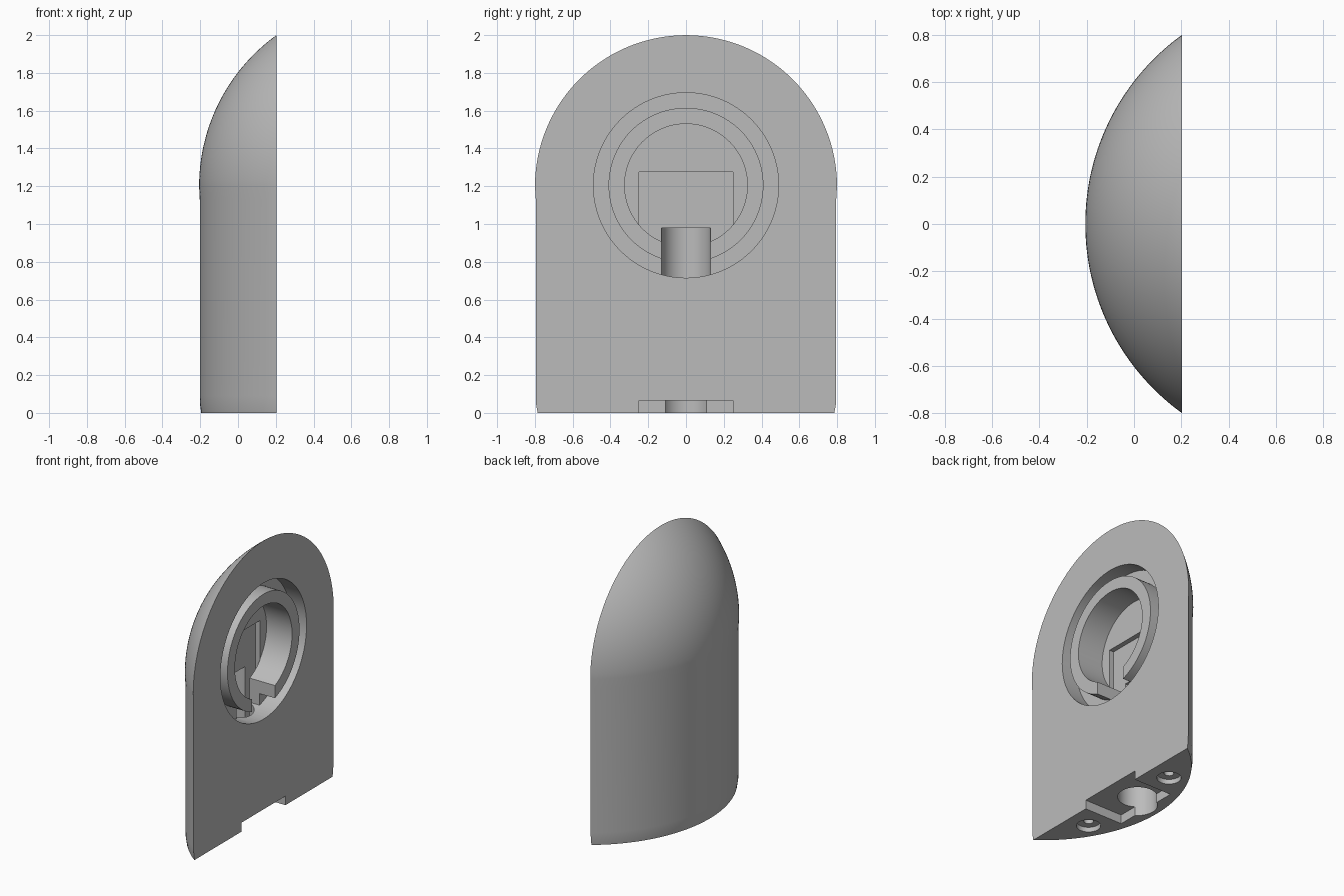
import bpy, bmesh, math
from mathutils import Vector, Matrix

default = bpy.data.objects.get("Cube")
if default:
    bpy.data.objects.remove(default, do_unlink=True)

FACE_X = 0.203      # flat side
AXIS_X = 0.78       # axis of the curved shell
RADIUS = 0.986
DOME_Z = 1.2

grey = bpy.data.materials.new("plain_grey")
grey.use_nodes = True
grey.diffuse_color = (0.5, 0.5, 0.5, 1)
grey.node_tree.nodes["Principled BSDF"].inputs["Base Color"].default_value = (0.5, 0.5, 0.5, 1)


def add_object(name, bm):
    bmesh.ops.recalc_face_normals(bm, faces=bm.faces)
    mesh = bpy.data.meshes.new(name)
    bm.to_mesh(mesh)
    bm.free()
    mesh.materials.append(grey)
    obj = bpy.data.objects.new(name, mesh)
    bpy.context.collection.objects.link(obj)
    return obj


def box(name, low, high):
    low, high = Vector(low), Vector(high)
    bm = bmesh.new()
    bmesh.ops.create_cube(bm, size=1)
    bmesh.ops.scale(bm, vec=high - low, verts=bm.verts)
    bmesh.ops.translate(bm, vec=(low + high) / 2, verts=bm.verts)
    return add_object(name, bm)


def rod(name, start, end, radius, sides=96):
    start, end = Vector(start), Vector(end)
    turn = (end - start).to_track_quat('Z', 'Y').to_matrix().to_4x4()
    bm = bmesh.new()
    bmesh.ops.create_cone(bm, cap_ends=True, segments=sides, radius1=radius,
                          radius2=radius, depth=(end - start).length,
                          matrix=Matrix.Translation((start + end) / 2) @ turn)
    return add_object(name, bm)


def cut(target, cutter):
    cutter.hide_render = True
    mod = target.modifiers.new("cut", 'BOOLEAN')
    mod.operation = 'DIFFERENCE'
    mod.solver = 'EXACT'
    mod.object = cutter
    bpy.context.view_layer.objects.active = target
    bpy.ops.object.modifier_apply(modifier=mod.name)
    bpy.data.objects.remove(cutter, do_unlink=True)


# Domed shell: straight wall and spherical top, revolved then sliced flat
wall = RADIUS - 0.0035
profile = [(0, 0), (wall - 0.008, 0), (wall - 0.002, 0.04), (wall, 0.09), (wall, 1.13)]
for i in range(49):
    a = math.radians(90 * i / 48)
    profile.append((RADIUS * math.cos(a), DOME_Z + RADIUS * math.sin(a)))
bm = bmesh.new()
start = Matrix.Rotation(math.radians(-65), 3, 'Z')
verts = [bm.verts.new(start @ Vector((-r, 0, z)) + Vector((AXIS_X, 0, 0))) for r, z in profile]
edges = [bm.edges.new(pair) for pair in zip(verts, verts[1:])]
bmesh.ops.spin(bm, geom=verts + edges, cent=(AXIS_X, 0, 0), axis=(0, 0, 1),
               angle=math.radians(130), steps=96)
bmesh.ops.remove_doubles(bm, verts=bm.verts, dist=1e-5)
bmesh.ops.bisect_plane(bm, geom=bm.verts[:] + bm.edges[:] + bm.faces[:],
                       plane_co=(FACE_X, 0, 0), plane_no=(1, 0, 0), clear_outer=True)
bmesh.ops.holes_fill(bm, edges=[e for e in bm.edges if e.is_boundary], sides=0)
bmesh.ops.dissolve_limit(bm, angle_limit=0.001, verts=bm.verts, edges=bm.edges)
body = add_object("stand_body", bm)

# Round groove and deeper round seat in the flat side
ring_z = 1.205
groove = rod("groove_cutter", (0.08, 0, ring_z), (0.3, 0, ring_z), 0.49)
cut(groove, rod("groove_core", (0, 0, ring_z), (0.4, 0, ring_z), 0.41))
cut(body, groove)
cut(body, rod("seat_cutter", (0, 0, ring_z), (0.3, 0, ring_z), 0.325))

# Shallow rectangular pocket behind the seat
cut(body, box("pocket_cutter", (-0.035, -0.25, 0.58), (0.002, 0.25, 1.275)))

# Vertical cable bore and the gap it leaves in the ring
cut(body, rod("bore_cutter", (-0.03, 0, -0.1), (-0.03, 0, 0.98), 0.13, 64))
gap = box("gap_cutter", (-0.03, -0.13, 0.6), (0.3, 0.13, 0.979))
outer = rod("gap_limit", (-0.1, 0, ring_z), (0.4, 0, ring_z), 0.49)
mod = gap.modifiers.new("limit", 'BOOLEAN')
mod.operation = 'INTERSECT'
mod.object = outer
bpy.context.view_layer.objects.active = gap
bpy.ops.object.modifier_apply(modifier=mod.name)
bpy.data.objects.remove(outer, do_unlink=True)
cut(body, gap)

# Rectangular recess and screw holes underneath
cut(body, box("base_recess_cutter", (-0.1, -0.25, -0.1), (0.3, 0.25, 0.065)))
for side in (-1, 1):
    spot = Vector((0.045, 0.41 * side, 0))
    for radius, depth, sides in ((0.08, 0.035, 48), (0.032, 0.12, 24)):
        cut(body, rod("screw_cutter", spot - Vector((0, 0, 0.1)),
                      spot + Vector((0, 0, depth)), radius, sides))

# Smooth curved surfaces, crisp edges
bpy.ops.object.select_all(action='DESELECT')
body.select_set(True)
bpy.context.view_layer.objects.active = body
bpy.ops.object.shade_smooth_by_angle(angle=math.radians(25))
